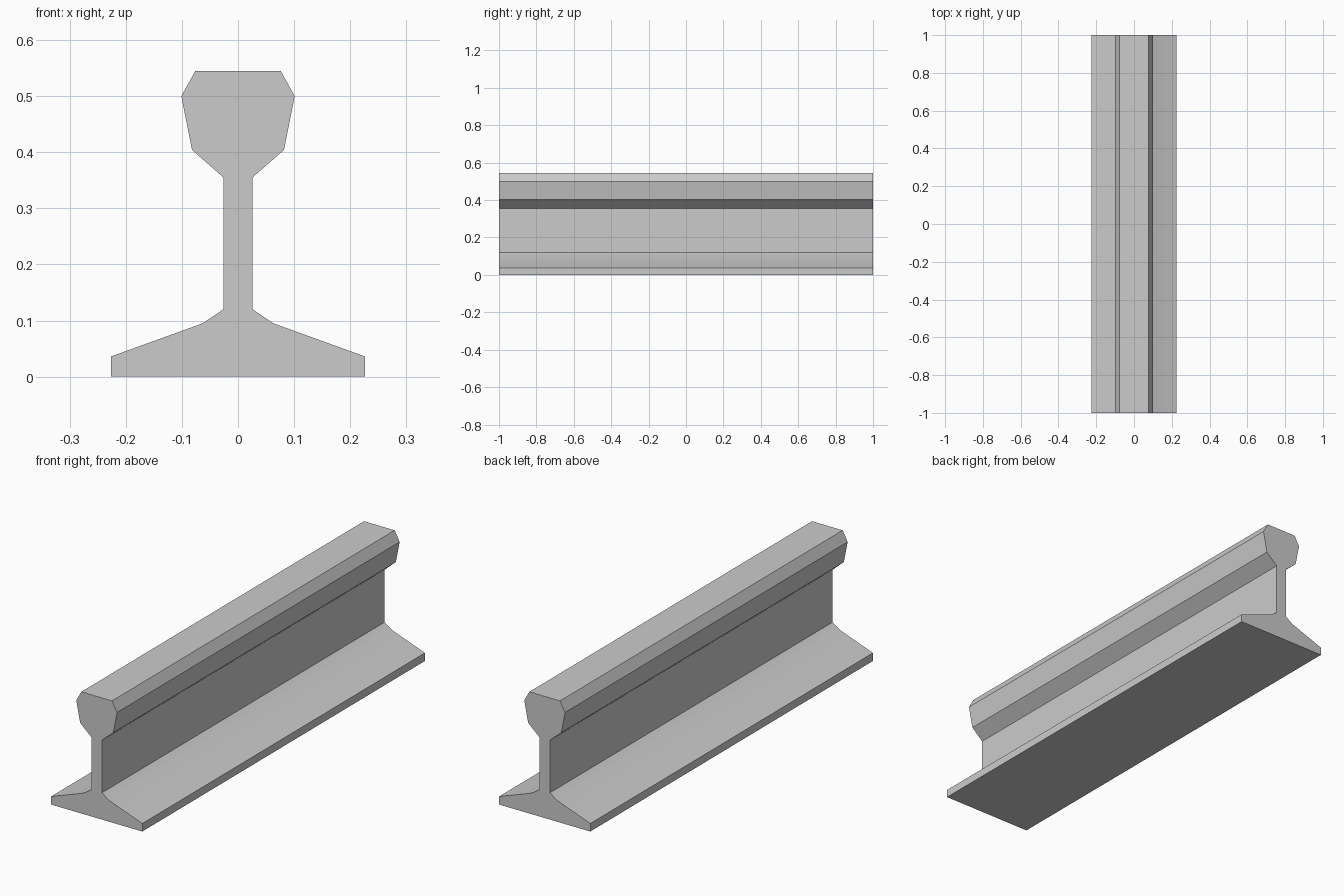
import bpy
import bmesh

cube = bpy.data.objects.get("Cube")
if cube:
    bpy.data.objects.remove(cube, do_unlink=True)

LENGTH = 2.0

# Steel material
steel = bpy.data.materials.new("grey_steel")
steel.use_nodes = True
colour = (0.6, 0.6, 0.6, 1.0)
steel.diffuse_color = colour
steel.node_tree.nodes["Principled BSDF"].inputs["Base Color"].default_value = colour

# Half of the cross-section (x, z), from the foot up to the head
half_profile = [
    (0.226, 0.0), (0.226, 0.036),      # foot edge
    (0.063, 0.095), (0.026, 0.12),     # foot slope and fillet
    (0.026, 0.355), (0.082, 0.404),    # web and underside of head
    (0.101, 0.5), (0.076, 0.545),      # head side and chamfer
]
profile = half_profile + [(-x, z) for x, z in reversed(half_profile)]

# Extrude the mirrored section along the length
bm = bmesh.new()
section = bm.faces.new([bm.verts.new((x, -LENGTH / 2, z)) for x, z in profile])
swept = bmesh.ops.extrude_face_region(bm, geom=[section], use_keep_orig=True)
moved = [v for v in swept["geom"] if isinstance(v, bmesh.types.BMVert)]
bmesh.ops.translate(bm, verts=moved, vec=(0, LENGTH, 0))
bmesh.ops.recalc_face_normals(bm, faces=bm.faces)

mesh = bpy.data.meshes.new("rail")
bm.to_mesh(mesh)
bm.free()
mesh.materials.append(steel)

rail = bpy.data.objects.new("rail", mesh)
bpy.context.collection.objects.link(rail)

# Soften the foot fillet, keep the other edges sharp
bpy.ops.object.select_all(action="DESELECT")
rail.select_set(True)
bpy.context.view_layer.objects.active = rail
bpy.ops.object.shade_smooth_by_angle()
